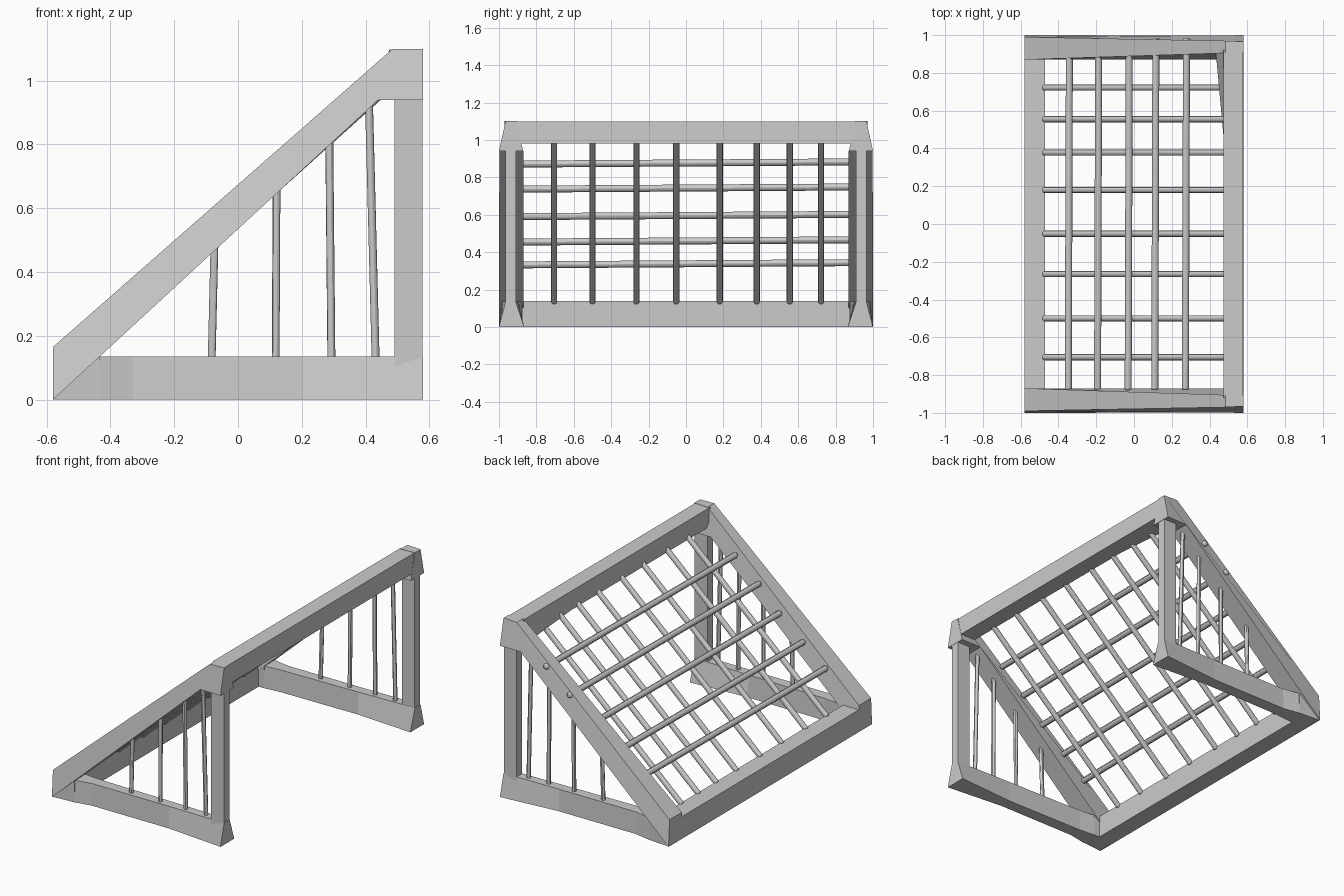
import bpy, bmesh
from mathutils import Vector

if "Cube" in bpy.data.objects:
    bpy.data.objects.remove(bpy.data.objects["Cube"])


def loft(name, rings):
    """Solid skinned through a list of matching closed rings."""
    bm = bmesh.new()
    vs = [[bm.verts.new(p) for p in ring] for ring in rings]
    n = len(rings[0])
    for a, b in zip(vs, vs[1:]):
        for i in range(n):
            j = (i + 1) % n
            bm.faces.new((a[i], a[j], b[j], b[i]))
    bm.faces.new(vs[0][::-1])
    bm.faces.new(vs[-1])
    bmesh.ops.recalc_face_normals(bm, faces=bm.faces)
    me = bpy.data.meshes.new(name)
    bm.to_mesh(me)
    bm.free()
    ob = bpy.data.objects.new(name, me)
    bpy.context.collection.objects.link(ob)
    return ob


def bar(name, p, q, r):
    """Round bar from p to q with softened ends."""
    p, q = Vector(p), Vector(q)
    bpy.ops.mesh.primitive_cylinder_add(vertices=12, radius=r, depth=(q - p).length,
                                        location=(p + q) / 2)
    ob = bpy.context.object
    ob.name = name
    ob.rotation_euler = (q - p).to_track_quat('Z', 'Y').to_euler()
    bev = ob.modifiers.new("soft_ends", 'BEVEL')
    bev.width = r * 0.5
    bev.segments = 2
    bev.limit_method = 'ANGLE'
    bev.angle_limit = 1.0
    bpy.ops.object.shade_smooth_by_angle()


for s, side in ((-1, "front"), (1, "back")):
    # sloped beam with level corner cap: x, z, inner y, outer y
    prof = [(-0.58, 0, .87, 1), (-0.58, .165, .87, .99), (.485, 1.1, .905, .97),
            (.58, 1.1, .91, .965), (.58, .94, .87, 1), (.44, .94, .87, .998)]
    loft(side + "_sloped_beam", [[(x, s * a, z) for x, z, a, b in prof],
                                 [(x, s * b, z) for x, z, a, b in prof]])

    # base rail, slim in the middle and flared at the corner
    secs = [(-.575, .875, .995, .875, .99, .01), (-.33, .885, .965, .89, .96, .135),
            (.2, .89, .965, .9, .96, .135), (.58, .865, 1, .91, .965, .135)]
    loft(side + "_base_rail", [[(x, s * a, 0), (x, s * b, 0), (x, s * d, h), (x, s * c, h)]
                               for x, a, b, c, d, h in secs[1:]])
    loft(side + "_base_rail_toe",
         [[(x, s * a, 0), (x, s * b, 0), (x, s * d, .135), (x, s * c, .135)]
          for x, a, b, c, d in ((-.435, .875, .985, .88, .98), (-.33, .885, .965, .89, .96))])
    loft(side + "_base_rail_tip",
         [[(x, s * .875, 0), (x, s * y, 0), (x, s * y, h), (x, s * .875, h)]
          for x, y, h in ((-.575, .995, .01), (-.435, .985, .135))])

    # upright post
    loft(side + "_post", [[(x, s * y, z) for x, y in
                           ((.49, .91), (.578, .91), (.578, .965), (.49, .965))]
                          for z in (.1, .96)])

    # side bars
    for i, (x0, x1, z1) in enumerate(((-.083, -.073, .52), (.118, .121, .7),
                                      (.293, .286, .84), (.432, .41, .96))):
        bar(f"{side}_side_bar_{i + 1}", (x0, s * .93, .11), (x1, s * .933, z1), .0125)

# low cross beam
loft("low_beam", [[(x, y, z) for x, z in ((-.58, 0), (-.47, 0), (-.47, .138), (-.58, .138))]
                  for y in (-.9, .9)])

# ridge beam, twisted slightly at the back
loft("ridge_beam", [[(.475, y, 1.098), (.576, y, 1.098), (.58, y, .98), (x, y, .98)]
                    for y, x in ((-.92, .475), (.45, .475), (.92, .432))])

# long rods across the slope
for i, (x, z, e) in enumerate(((-.345, .338, .93), (-.19, .46, .93), (-.028, .596, .93),
                               (.113, .743, .985), (.275, .877, .985))):
    bar(f"long_rod_{i + 1}", (x - .003, -.88, z - .006), (x + .003, e, z + .006), .0185)

# rods running up the slope
for i, y in enumerate((-.705, -.5, -.265, -.052, .18, .378, .555, .722)):
    bar(f"slope_rod_{i + 1}", (-.478, y, .13), (.49, y, 1.0), .0165)
